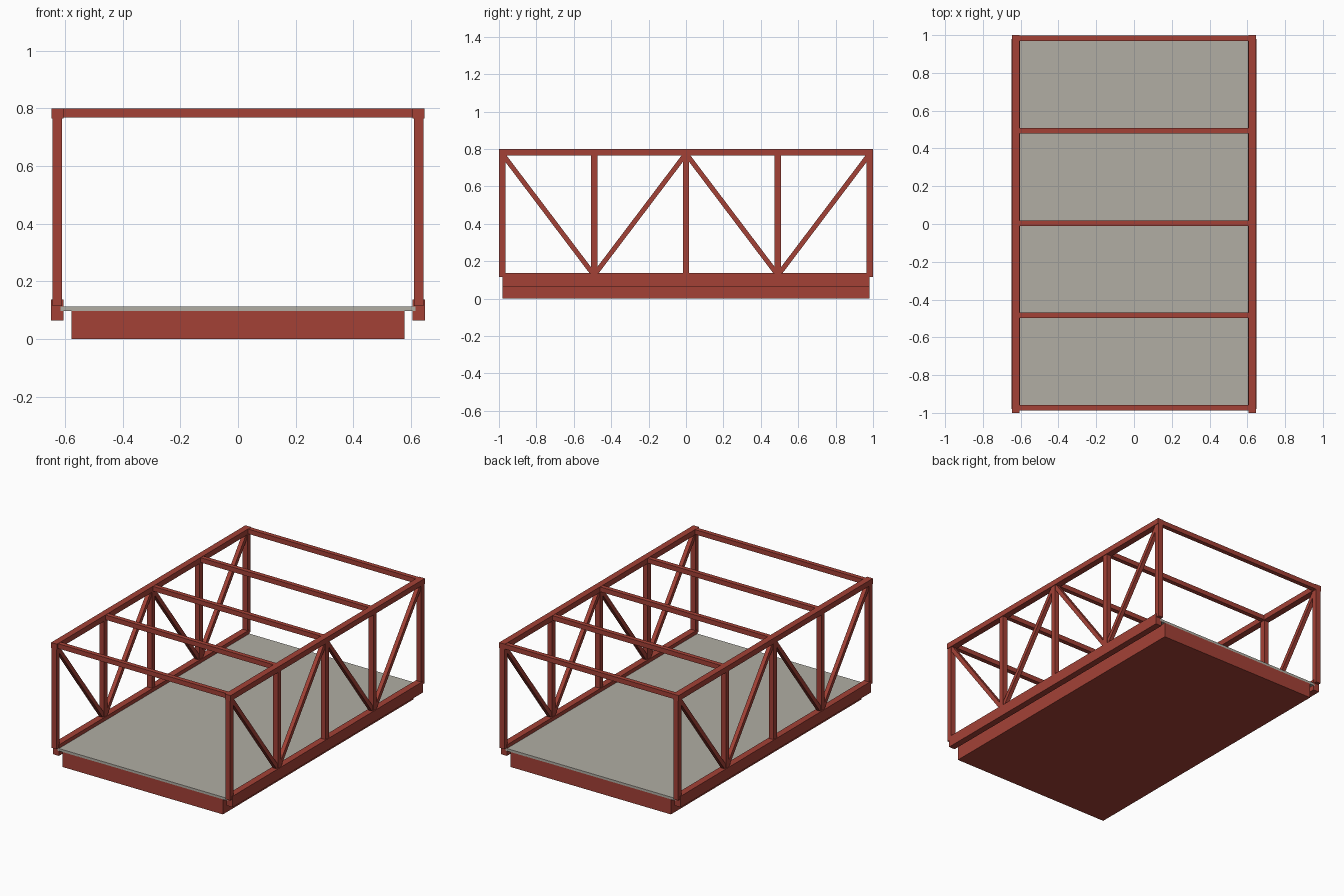
import bpy
from math import atan2, hypot
from mathutils import Matrix

cube = bpy.data.objects.get("Cube")
if cube:
    bpy.data.objects.remove(cube, do_unlink=True)


def make_material(name, rgb):
    mat = bpy.data.materials.new(name)
    mat.use_nodes = True
    mat.diffuse_color = (*rgb, 1)
    mat.node_tree.nodes["Principled BSDF"].inputs["Base Color"].default_value = (*rgb, 1)
    return mat


red = make_material("rust_red", (0.37, 0.053, 0.037))
grey = make_material("deck_grey", (0.44, 0.42, 0.37))


def box(name, center, size, mat, tilt=0):
    """Flat-faced box, optionally tilted about the x axis."""
    bpy.ops.mesh.primitive_cube_add(size=1, location=center)
    obj = bpy.context.object
    obj.name = name
    obj.data.transform(Matrix.Rotation(tilt, 4, "X") @ Matrix.Diagonal((*size, 1)))
    obj.data.materials.append(mat)
    return obj


TOP, CHORD_TOP = 0.80, 0.137
SIDE = 0.626      # truss plane
BAY = 0.4915      # panel length
POST = 0.034

# Floor structure and road deck
box("floor_base", (0, 0, 0.049), (1.155, 1.96, 0.098), red)
box("deck", (0, 0, 0.105), (1.23, 1.96, 0.016), grey)

# Two side trusses
for side, label in ((1, "left"), (-1, "right")):
    x = side * SIDE
    box(f"{label}_bottom_chord", (x, 0, 0.101), (0.043, 1.96, 0.072), red)
    box(f"{label}_top_chord", (x, 0, 0.782), (0.042, 2.0, 0.036), red)
    for i in range(-2, 3):
        box(f"{label}_post", (x, i * BAY, (TOP + 0.115) / 2 - 0.002),
            (POST, POST, TOP - 0.119), red)
    # Diagonals meet the bottom chord at the odd panel points
    for i in range(-2, 2):
        y0, y1 = i * BAY, (i + 1) * BAY
        z0, z1 = (0.775, 0.125) if i % 2 == 0 else (0.125, 0.775)
        box(f"{label}_diagonal", (x, (y0 + y1) / 2, (z0 + z1) / 2),
            (0.026, hypot(y1 - y0, z1 - z0), 0.026), red,
            atan2(z1 - z0, y1 - y0))

# Overhead cross beams
for i in range(-2, 3):
    box("cross_beam", (0, 0.005 + i * 0.489, 0.783), (1.23, 0.029, 0.031), red)
